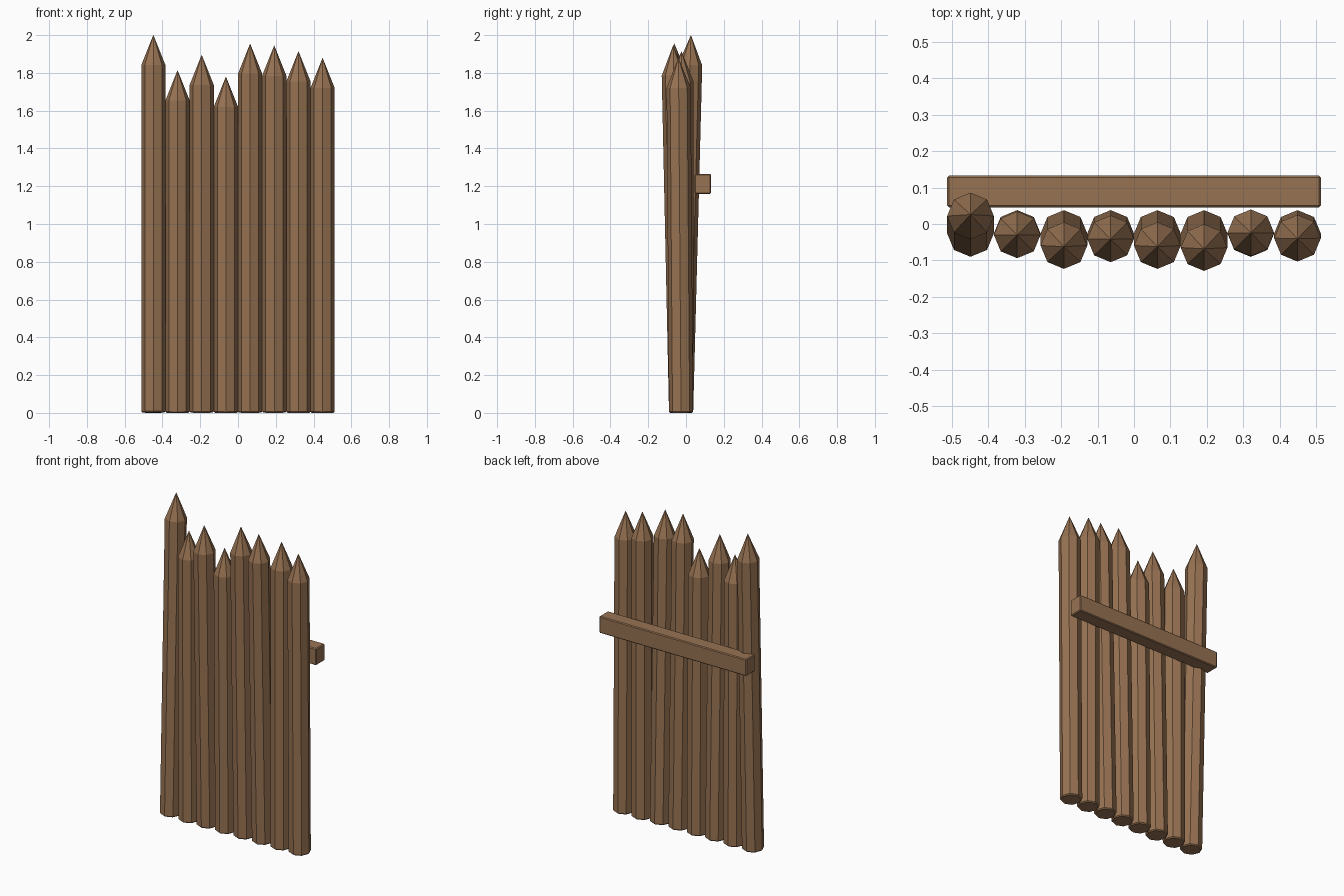
import bpy
import bmesh
from math import atan2, cos, pi, sin
from mathutils import Matrix

cube = bpy.data.objects.get("Cube")
if cube:
    bpy.data.objects.remove(cube, do_unlink=True)

# Single timber colour
wood = bpy.data.materials.new("brown wood")
wood.use_nodes = True
colour = (0.31, 0.17, 0.085, 1)
wood.diffuse_color = colour
wood.node_tree.nodes["Principled BSDF"].inputs["Base Color"].default_value = colour

SIDES = 8
RADIUS = 0.064
BASE_Y = -0.026
POINT = 0.16
EDGE = 0.006


def add_object(name, bm):
    bmesh.ops.recalc_face_normals(bm, faces=bm.faces)
    mesh = bpy.data.meshes.new(name)
    bm.to_mesh(mesh)
    bm.free()
    mesh.materials.append(wood)
    obj = bpy.data.objects.new(name, mesh)
    bpy.context.collection.objects.link(obj)
    return obj


def post(name, x, tip_z, tip_y):
    """Octagonal log with a sharpened top, leaning about its foot."""
    bm = bmesh.new()
    rings = []
    profile = [(RADIUS - EDGE, 0), (RADIUS, EDGE), (RADIUS, tip_z - POINT)]
    for r, z in profile:
        rings.append([bm.verts.new((r * cos(2 * pi * i / SIDES),
                                    r * sin(2 * pi * i / SIDES), z))
                      for i in range(SIDES)])
    tip = bm.verts.new((0, 0, tip_z))
    bm.faces.new(rings[0])
    for i in range(SIDES):
        j = (i + 1) % SIDES
        for low, high in zip(rings, rings[1:]):
            bm.faces.new((low[i], low[j], high[j], high[i]))
        bm.faces.new((rings[-1][i], rings[-1][j], tip))
    lean = atan2(BASE_Y - tip_y, tip_z)
    lift = RADIUS * abs(sin(lean))
    bm.transform(Matrix.Translation((x, BASE_Y, lift)) @ Matrix.Rotation(lean, 4, 'X'))
    add_object(name, bm)


# Row of sharpened posts: tip height and tip y, from right to left
tips = [(2.0, 0.026), (1.815, -0.03), (1.895, -0.062), (1.78, -0.042),
        (1.955, -0.062), (1.945, -0.068), (1.915, -0.024), (1.88, -0.04)]
for n, (tip_z, tip_y) in enumerate(tips):
    post(f"post_{n + 1}", (n - 3.5) * 0.128, tip_z, tip_y)

# Cross beam along the back, with slightly softened edges
bm = bmesh.new()
bmesh.ops.create_cube(bm, size=1)
bm.transform(Matrix.Translation((0, 0.089, 1.212)) @ Matrix.Diagonal((1.024, 0.087, 0.105, 1)))
bmesh.ops.bevel(bm, geom=bm.edges[:], offset=0.005, segments=1, affect='EDGES')
add_object("back_cross_beam", bm)
